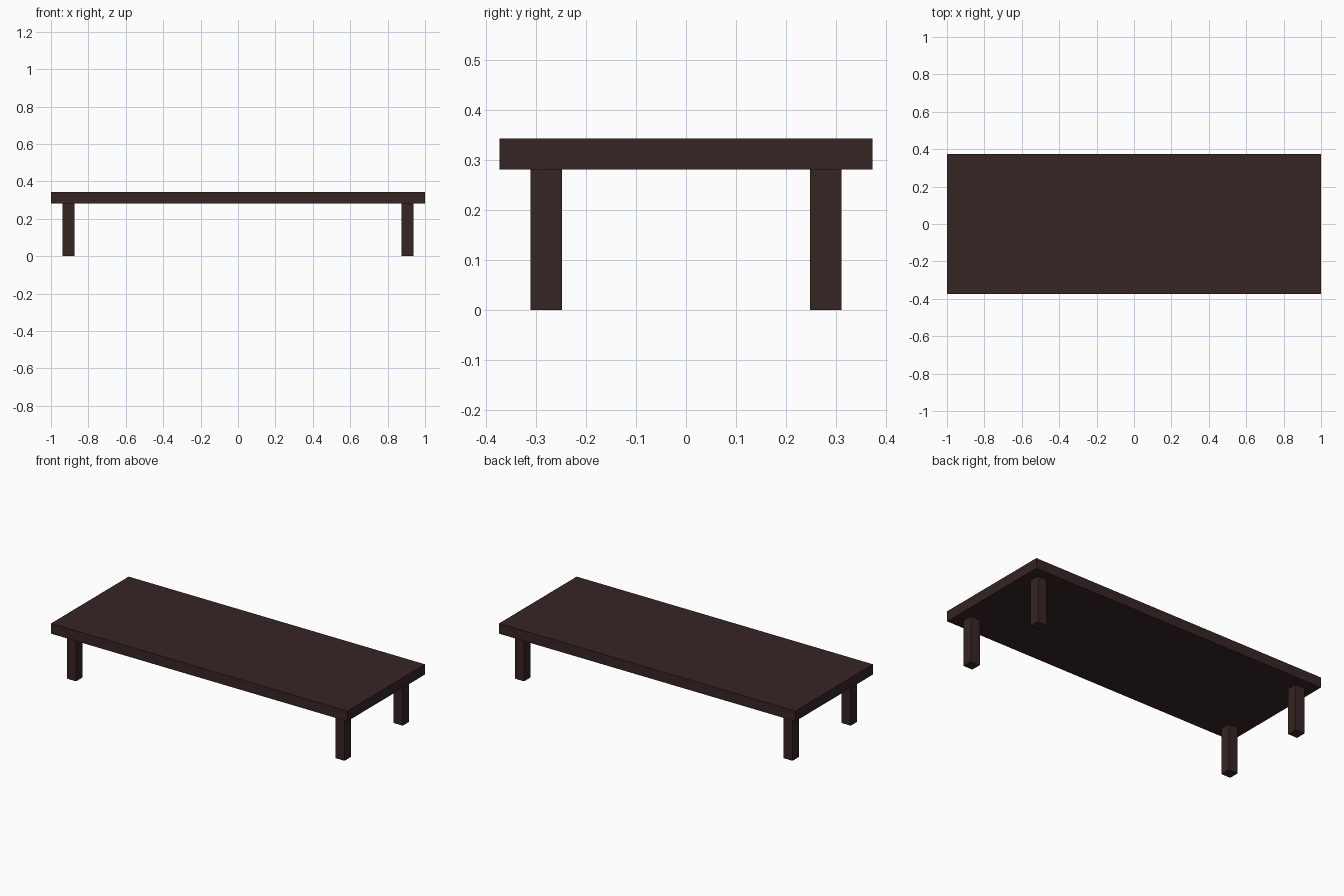
import bpy

if "Cube" in bpy.data.objects:
    bpy.data.objects.remove(bpy.data.objects["Cube"])

# Dark stained wood, used everywhere
wood = bpy.data.materials.new("dark_brown_wood")
wood.diffuse_color = (0.038, 0.018, 0.018, 1.0)
wood.use_nodes = True
wood.node_tree.nodes["Principled BSDF"].inputs["Base Color"].default_value = wood.diffuse_color


def box(name, lo, hi):
    """Axis-aligned box between two corners."""
    centre = [(a + b) / 2 for a, b in zip(lo, hi)]
    bpy.ops.mesh.primitive_cube_add(size=1, location=centre)
    obj = bpy.context.object
    obj.name = name
    obj.scale = [b - a for a, b in zip(lo, hi)]
    bpy.ops.object.transform_apply(location=False, rotation=False, scale=True)
    obj.data.materials.append(wood)
    return obj


U = 0.0625            # plank thickness, leg width and leg inset
LEG_H = 0.28125
HALF_X, HALF_Y = 1.0, 0.374

# Table top
box("table_top", (-HALF_X, -HALF_Y, LEG_H), (HALF_X, HALF_Y, LEG_H + U))

# Four square legs, inset from the corners
for sx, side in ((-1, "left"), (1, "right")):
    for sy, end in ((-1, "front"), (1, "back")):
        cx = sx * (HALF_X - 1.5 * U)
        cy = sy * (HALF_Y - 1.5 * U)
        box(f"{end}_{side}_leg",
            (cx - U / 2, cy - U / 2, 0), (cx + U / 2, cy + U / 2, LEG_H))
